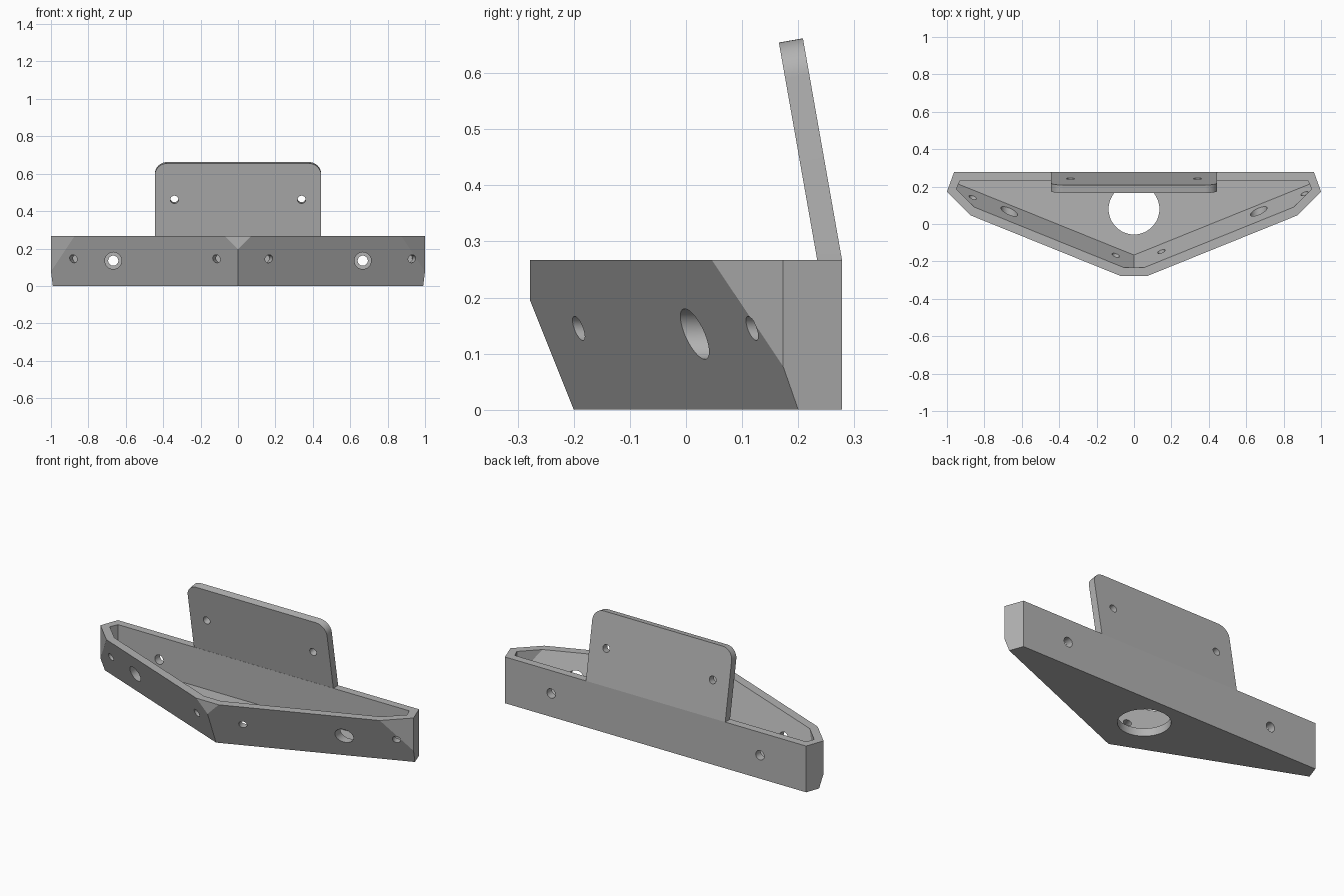
import bpy, bmesh, math
from mathutils import Vector, Matrix

cube = bpy.data.objects.get("Cube")
if cube:
    bpy.data.objects.remove(cube, do_unlink=True)

grey = bpy.data.materials.new("plain_grey")
grey.use_nodes = True
COLOUR = (0.45, 0.45, 0.45, 1)
grey.diffuse_color = COLOUR
grey.node_tree.nodes["Principled BSDF"].inputs["Base Color"].default_value = COLOUR

TOP = 0.267      # height of the tray
WALL = 0.045     # wall and floor thickness
BACK = 0.278     # half depth of the tray
SLOPE, LEAN = 0.404, 0.4   # sweep and undercut of the front walls


def make_object(name, bm):
    bmesh.ops.recalc_face_normals(bm, faces=bm.faces)
    mesh = bpy.data.meshes.new(name)
    bm.to_mesh(mesh)
    bm.free()
    mesh.materials.append(grey)
    obj = bpy.data.objects.new(name, mesh)
    bpy.context.collection.objects.link(obj)
    return obj


def prism(points, z0, z1):
    bm = bmesh.new()
    face = bm.faces.new([bm.verts.new((x, y, z0)) for x, y in points])
    grown = bmesh.ops.extrude_face_region(bm, geom=[face])["geom"]
    verts = [g for g in grown if isinstance(g, bmesh.types.BMVert)]
    bmesh.ops.translate(bm, verts=verts, vec=(0, 0, z1 - z0))
    return bm


def mirrored(half):
    return half + [(-x, y) for x, y in reversed(half)]


def slice_off(bm, point, normal):
    geom = bm.verts[:] + bm.edges[:] + bm.faces[:]
    cut = bmesh.ops.bisect_plane(bm, geom=geom, plane_co=point, plane_no=normal,
                                 clear_outer=True)["geom_cut"]
    bmesh.ops.holes_fill(bm, edges=[e for e in cut if isinstance(e, bmesh.types.BMEdge)])


def swept_body(half, z0, z1, tip):
    # Prism whose two front walls are undercut and meet on the centre line
    bm = prism(mirrored(half), z0, z1)
    for side in (-1, 1):
        slice_off(bm, (0, tip, 0), (side * SLOPE, -1, -LEAN))
    return bm


def cylinder(centre, axis, radius, length):
    bm = bmesh.new()
    turn = Vector(axis).to_track_quat("Z", "Y").to_matrix().to_4x4()
    bmesh.ops.create_cone(bm, cap_ends=True, segments=48, radius1=radius,
                          radius2=radius, depth=length,
                          matrix=Matrix.Translation(centre) @ turn)
    return bm


def cut_out(target, cutter_bm):
    cutter = make_object("cutter", cutter_bm)
    cutter.hide_render = True
    mod = target.modifiers.new("cut", "BOOLEAN")
    mod.operation = "DIFFERENCE"
    mod.solver = "EXACT"
    mod.object = cutter
    bpy.context.view_layer.objects.active = target
    bpy.ops.object.modifier_apply(modifier=mod.name)
    bpy.data.objects.remove(cutter, do_unlink=True)


def front_y(x, z):
    return -0.2 + SLOPE * abs(x) - LEAN * z


# Tray shell: outer body minus inner cavity
tray = make_object("tray", swept_body(
    [(0.962, BACK), (1.0, 0.173), (0.549, -BACK)], 0, TOP, -0.2))
cut_out(tray, swept_body(
    [(0.93, 0.233), (0.95, 0.187), (0.53, -0.233)], WALL, TOP + 0.1, -0.148))

# Large round opening in the floor
cut_out(tray, cylinder((0, 0.08, 0), (0, 0, 1), 0.136, 0.2))

# Wide holes in the front walls, narrower ones behind them in the back wall
for x in (-0.667, 0.667):
    cut_out(tray, cylinder((x, 0.04, 0.135), (0, 1, 0), 0.045, 0.16))
    cut_out(tray, cylinder((x, BACK, 0.135), (0, 1, 0), 0.027, 0.16))

# Small holes square to the front walls
for x in (-0.88, -0.115, 0.165, 0.93):
    side = math.copysign(1, x)
    cut_out(tray, cylinder((x, front_y(x, 0.145), 0.145),
                           (-side * SLOPE, 1, 0), 0.0215, 0.16))

# Leaning back plate with rounded top corners
RADIUS, HALF, HEIGHT = 0.065, 0.445, 0.401
half = [(HALF, -0.1)]
for i in range(13):
    a = math.radians(90) * i / 12
    half.append((HALF - RADIUS + RADIUS * math.cos(a),
                 HEIGHT - RADIUS + RADIUS * math.sin(a)))
bm = prism(mirrored(half), 0, 0.0435)
pose = Matrix.Translation((0, BACK, TOP)) @ Matrix.Rotation(math.radians(100), 4, "X")
bm.transform(pose)
slice_off(bm, (0, 0, TOP), (0, 0, -1))
plate = make_object("back_plate", bm)
for x in (-0.34, 0.34):
    axis = pose.to_3x3() @ Vector((0, 0, 1))
    cut_out(plate, cylinder(pose @ Vector((x, 0.205, 0.02)), axis, 0.0215, 0.2))

# Smooth the hole walls and rounded corners, keep the edges crisp
bpy.ops.object.select_all(action="DESELECT")
for obj in (tray, plate):
    obj.select_set(True)
    bpy.context.view_layer.objects.active = obj
bpy.ops.object.shade_smooth_by_angle(angle=math.radians(25))
